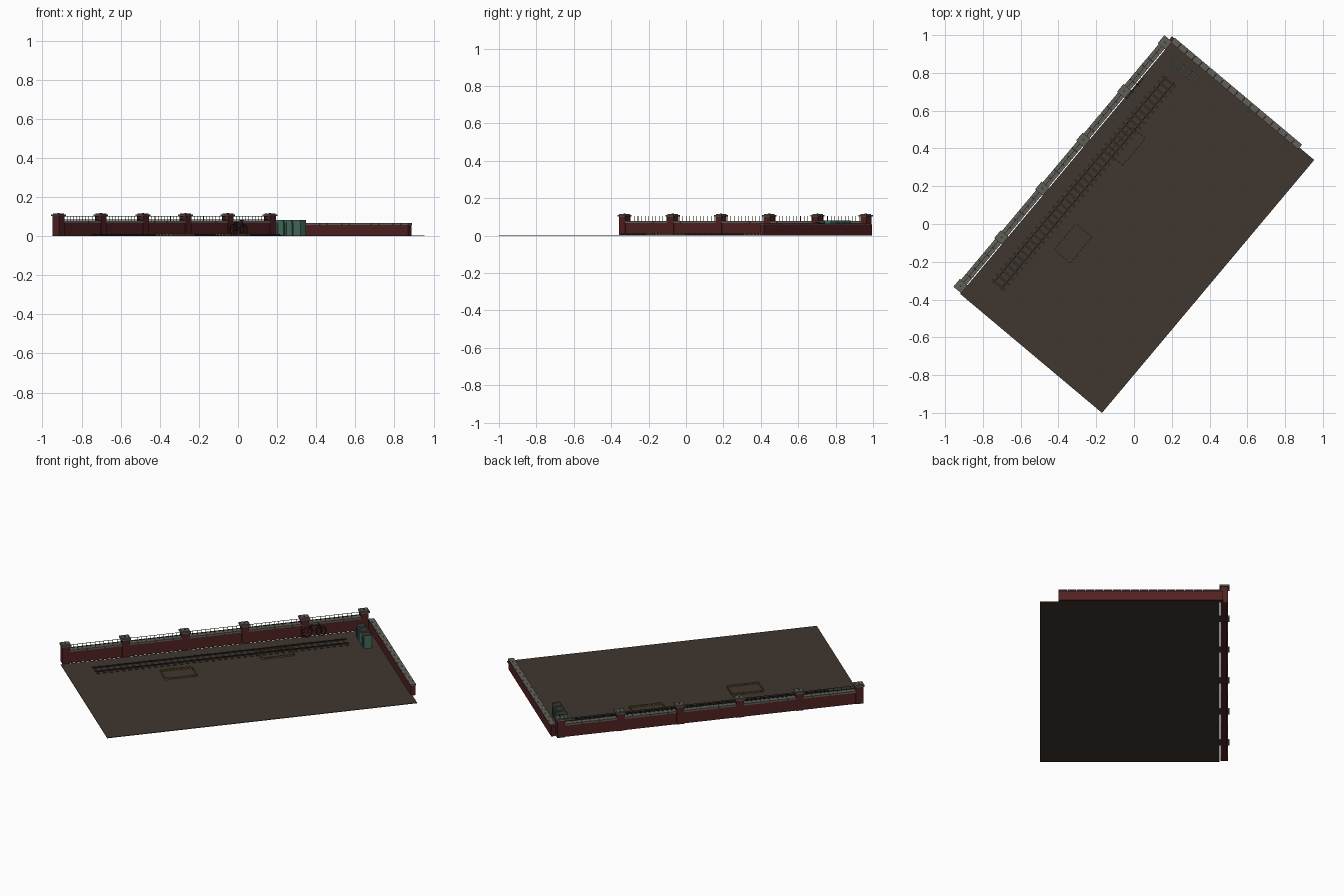
import bpy, bmesh, math
from mathutils import Matrix, Vector

if "Cube" in bpy.data.objects:
    bpy.data.objects.remove(bpy.data.objects["Cube"])

# The yard is laid out square (x along the long wall, y toward it), then turned 50 degrees
TURN = Matrix.Rotation(math.radians(50), 4, 'Z')


def srgb(r, g, b):
    return tuple(((c / 255 + 0.055) / 1.055) ** 2.4 for c in (r, g, b)) + (1,)


def mat(name, rgb):
    m = bpy.data.materials.new(name)
    m.diffuse_color = srgb(*rgb)
    m.use_nodes = True
    m.node_tree.nodes["Principled BSDF"].inputs["Base Color"].default_value = m.diffuse_color
    return m


EARTH = mat("earth", (64, 54, 47))
BRICK = mat("brick_red", (82, 33, 33))
STONE = mat("grey_stone", (97, 95, 88))
IRON = mat("dark_iron", (40, 42, 42))
WOOD = mat("dark_wood", (52, 43, 36))
GREEN = mat("faded_green", (70, 110, 96))
BIKE = mat("bike_green", (38, 78, 68))
YELLOW = mat("dull_yellow", (112, 98, 48))


def finish(name, bm, material):
    bmesh.ops.recalc_face_normals(bm, faces=bm.faces)
    bm.transform(TURN)
    me = bpy.data.meshes.new(name)
    bm.to_mesh(me)
    bm.free()
    me.materials.append(material)
    ob = bpy.data.objects.new(name, me)
    bpy.context.collection.objects.link(ob)
    return ob


def boxes(name, items, material):
    """Each item is (x0, x1, y0, y1, z0, z1)."""
    bm = bmesh.new()
    for x0, x1, y0, y1, z0, z1 in items:
        m = Matrix.Translation(((x0 + x1) / 2, (y0 + y1) / 2, (z0 + z1) / 2))
        m = m @ Matrix.Diagonal((x1 - x0, y1 - y0, z1 - z0, 1))
        bmesh.ops.create_cube(bm, size=1, matrix=m)
    return finish(name, bm, material)


def block(cx, cy, s, z0, z1):
    return (cx - s, cx + s, cy - s, cy + s, z0, z1)


def rods(name, pairs, r, material, sides=6):
    bm = bmesh.new()
    for a, b in pairs:
        a, b = Vector(a), Vector(b)
        d = b - a
        m = Matrix.Translation((a + b) / 2) @ d.to_track_quat('Z', 'Y').to_matrix().to_4x4()
        bmesh.ops.create_cone(bm, cap_ends=True, segments=sides, radius1=r, radius2=r,
                              depth=d.length, matrix=m)
    return finish(name, bm, material)


# Ground, stopping just short of the long wall
boxes("ground", [(-0.875, 0.873, -0.513, 0.467, 0, 0.003)], EARTH)

# Long wall with coping stones
WY = 0.492
POSTS = [-0.842 + 0.3368 * i for i in range(6)]
boxes("long_wall", [(-0.842, 0.842, WY - 0.016, WY + 0.016, 0, 0.068)], BRICK)
coping = []
for x in POSTS[:-1]:
    a, step = x + 0.02, 0.2968 / 6
    coping += [(a + step * i, a + step * (i + 1) - 0.001, WY - 0.02, WY + 0.02, 0.068, 0.079)
               for i in range(6)]
boxes("long_wall_coping", coping, STONE)

# Wall posts and their stepped caps
boxes("wall_posts", [block(x, WY, 0.021, 0, 0.102) for x in POSTS], BRICK)
boxes("post_caps", [block(x, WY, 0.027, 0.102, 0.111) for x in POSTS]
      + [block(x, WY, 0.02, 0.111, 0.115) for x in POSTS], STONE)
boxes("post_cap_studs", [block(x, WY, 0.004, 0.115, 0.118) for x in POSTS], IRON)

# Iron railings between the posts
rails = []
for x in POSTS[:-1]:
    a, b = x + 0.02, x + 0.3168
    for z in (0.086, 0.102):
        rails.append((a, b, WY - 0.001, WY + 0.001, z - 0.001, z + 0.001))
    for i in range(1, 12):
        c = a + (b - a) * i / 12
        rails.append((c - 0.001, c + 0.001, WY - 0.001, WY + 0.001, 0.079, 0.104))
boxes("railings", rails, IRON)

# Lower end wall with separate coping stones
boxes("end_wall", [(0.865, 0.89, -0.41, 0.485, 0, 0.058)], BRICK)
n, y0, y1 = 18, -0.412, 0.472
boxes("end_wall_coping", [(0.861, 0.894, y0 + (y1 - y0) * i / n, y0 + (y1 - y0) * (i + 1) / n - 0.002,
                           0.058, 0.066) for i in range(n)], STONE)

# Rail track
boxes("track_sleepers", [(-0.715 + 0.036 * i, -0.699 + 0.036 * i, 0.295, 0.392, 0.003, 0.006)
                         for i in range(40)], WOOD)
boxes("track_rails", [(-0.72, 0.71, y - 0.002, y + 0.002, 0.005, 0.011) for y in (0.318, 0.37)], IRON)

# Dashed yellow marker frames
dashes = []
T = 0.002
for x0, x1, ya, yb in ((-0.376, -0.196, 0.126, 0.236), (0.2, 0.385, 0.245, 0.342)):
    for i in range(9):
        p, q = x0 + (x1 - x0) * i / 9, x0 + (x1 - x0) * (i + 0.65) / 9
        dashes += [(p, q, y - T, y + T, 0.003, 0.014) for y in (ya, yb)]
    for i in range(5):
        p, q = ya + (yb - ya) * i / 5, ya + (yb - ya) * (i + 0.65) / 5
        dashes += [(x - T, x + T, p, q, 0.003, 0.014) for x in (x0, x1)]
boxes("yellow_marker_frames", dashes, YELLOW)

# Three tall bins: body, rim and sunken dark lid
bodies, lids = [], []
for y in (0.257, 0.314, 0.371):
    x, hx, hy = 0.795, 0.022, 0.025
    bodies.append((x - hx, x + hx, y - hy, y + hy, 0.003, 0.076))
    for s in (-1, 1):
        bodies.append((x - hx, x + hx, y + s * hy - 0.0015, y + s * hy + 0.0015, 0.07, 0.082))
        bodies.append((x + s * hx - 0.0015, x + s * hx + 0.0015, y - hy, y + hy, 0.07, 0.082))
        bodies.append((x - hx - 0.002, x + hx + 0.002, y + s * 0.012 - 0.001, y + s * 0.012 + 0.001,
                       0.006, 0.07))
    lids.append((x - hx + 0.002, x + hx - 0.002, y - hy + 0.002, y + hy - 0.002, 0.076, 0.078))
boxes("bins", bodies, GREEN)
boxes("bin_lids", lids, EARTH)

# Bicycle leaning by the wall
BY, R = 0.458, 0.028
hubs = [(0.511, BY, R + 0.004), (0.592, BY, R + 0.004)]
tyre, spokes = [], []
for cx, cy, cz in hubs:
    ring = [(cx + R * math.cos(math.tau * i / 16), cy, cz + R * math.sin(math.tau * i / 16))
            for i in range(16)]
    tyre += [(ring[i], ring[(i + 1) % 16]) for i in range(16)]
    spokes += [(ring[i], ring[i + 8]) for i in range(0, 8, 2)]
rods("bicycle_tyres", tyre, 0.002, IRON)
rods("bicycle_spokes", spokes, 0.0005, IRON, 4)
crank, seat, head = (0.548, BY, 0.03), (0.535, BY, 0.068), (0.58, BY, 0.068)
bar = (0.577, BY, 0.08)
rods("bicycle_frame", [(hubs[0], crank), (hubs[0], seat), (crank, seat), (crank, head),
                       (seat, head), (hubs[1], bar),
                       ((0.577, BY - 0.014, 0.08), (0.577, BY + 0.014, 0.08))], 0.002, BIKE)
boxes("bicycle_saddle", [(0.524, 0.543, BY - 0.005, BY + 0.005, 0.068, 0.073)], IRON)
